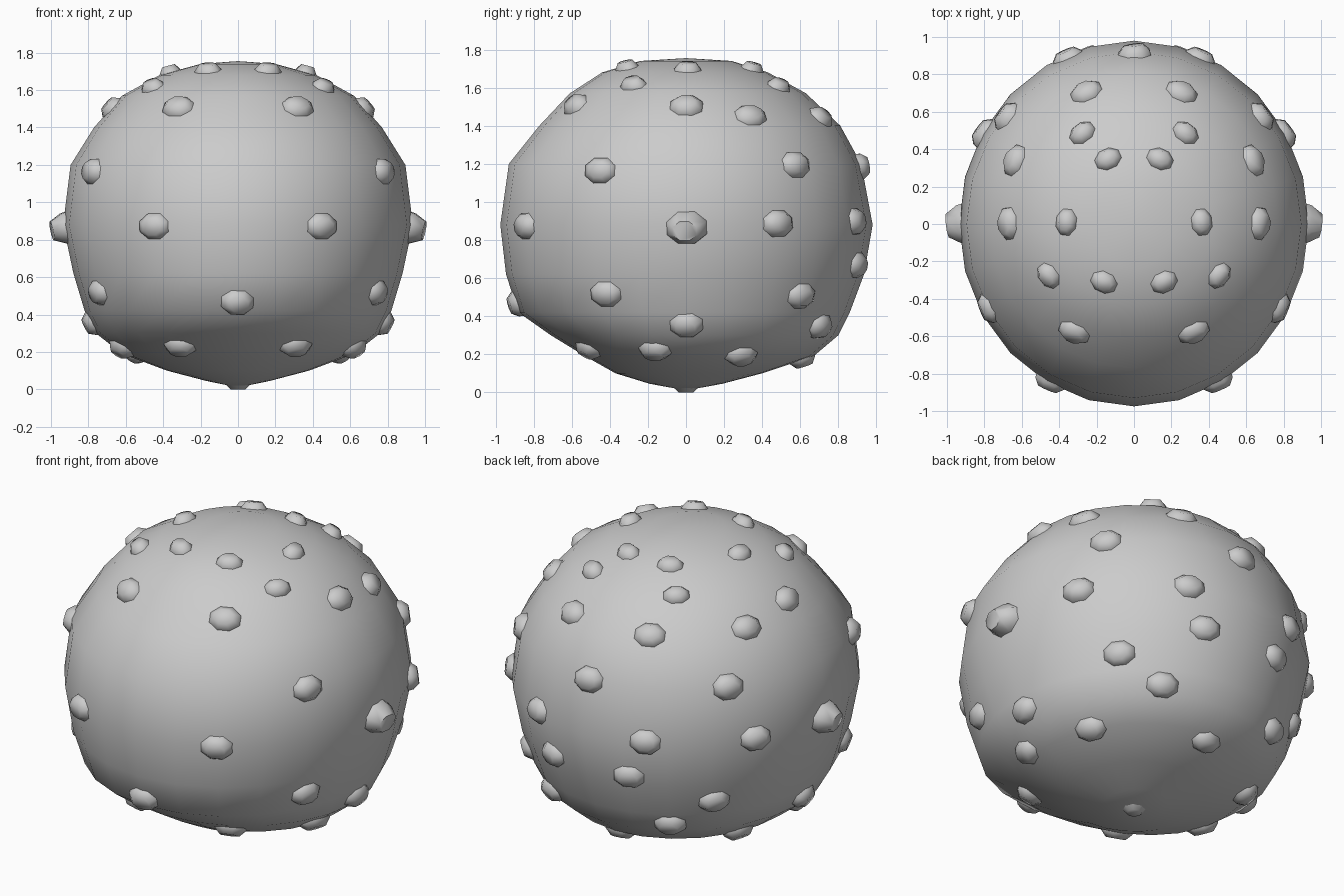
import bpy, bmesh, math
from mathutils import Vector
from mathutils.bvhtree import BVHTree

if "Cube" in bpy.data.objects:
    bpy.data.objects.remove(bpy.data.objects["Cube"])

SEG = 24
CENTRE = Vector((0, 0, 0.88))


def finish(bm, name, angle):
    bmesh.ops.recalc_face_normals(bm, faces=bm.faces)
    me = bpy.data.meshes.new(name)
    bm.to_mesh(me)
    bm.free()
    ob = bpy.data.objects.new(name, me)
    bpy.context.collection.objects.link(ob)
    bpy.ops.object.select_all(action='DESELECT')
    ob.select_set(True)
    bpy.context.view_layer.objects.active = ob
    bpy.ops.object.shade_smooth_by_angle(angle=math.radians(angle))
    return ob


# Body: rings of height, half width, front depth, back depth
RINGS = [(0.045, 0.17, 0.19, 0.19), (0.10, 0.38, 0.37, 0.40),
         (0.19, 0.62, 0.53, 0.67), (0.30, 0.76, 0.71, 0.80),
         (0.42, 0.82, 0.88, 0.86), (0.62, 0.88, 0.945, 0.935),
         (0.88, 0.935, 0.975, 0.98), (1.20, 0.895, 0.93, 0.92),
         (1.40, 0.77, 0.77, 0.81), (1.57, 0.62, 0.61, 0.63),
         (1.68, 0.42, 0.44, 0.43), (1.74, 0.20, 0.24, 0.24)]
bm = bmesh.new()
loops = []
for z, rx, front, back in RINGS:
    ring = []
    for i in range(SEG):
        a = 2 * math.pi * i / SEG
        s = math.sin(a)
        ring.append(bm.verts.new((rx * math.cos(a), s * (back if s > 0 else front), z)))
    loops.append(ring)
for lo, hi in zip(loops, loops[1:]):
    for i in range(SEG):
        j = (i + 1) % SEG
        bm.faces.new((lo[i], lo[j], hi[j], hi[i]))
for ring, z in ((loops[0], 0.01), (loops[-1], 1.755)):
    pole = bm.verts.new((0, 0, z))
    for i in range(SEG):
        bm.faces.new((ring[i], ring[(i + 1) % SEG], pole))
bm.normal_update()
tree = BVHTree.FromBMesh(bm)
finish(bm, "round_body", 60)

# Bumps: points mirrored in x, projected onto the body
BUMPS = [(0.45, -0.85, 0.87), (0.33, -0.60, 1.53), (0.80, -0.46, 1.17),
         (0.80, -0.45, 0.49), (0.33, -0.55, 0.18), (0.64, -0.17, 0.20),
         (0.57, 0.30, 0.17), (0.82, 0.50, 0.89), (0.80, 0.00, 0.34),
         (0.70, 0.59, 1.20), (0.64, 0.63, 0.49), (0.66, 0.35, 1.47),
         (0.36, 0.01, 1.69), (0.14, 0.35, 1.70), (0.28, 0.49, 1.61),
         (0.25, 0.69, 1.43), (0.69, 0.00, 1.52), (0.16, -0.31, 1.70),
         (0.46, -0.28, 1.62), (0.35, 0.88, 0.90), (0.25, 0.89, 0.67),
         (0.40, 0.73, 0.33), (0, 0.90, 1.18), (0, -0.90, 0.46),
         (0, 0.62, 0.16)]


def add_bump(bm, point, r, height):
    d = (Vector(point) - CENTRE).normalized()
    hit, normal, _, _ = tree.ray_cast(CENTRE, d)
    n = normal if normal.dot(d) > 0 else -normal
    u = Vector((0, 0, 1)).cross(n).normalized()
    v = n.cross(u)
    rows = []
    for radius, h in ((r * 1.05, -0.03), (r, 0.0), (r * 0.62, height)):
        row = []
        for i in range(8):
            a = math.pi * (i + 0.5) / 4
            row.append(bm.verts.new(hit + n * h + radius *
                       (math.cos(a) * u + 0.8 * math.sin(a) * v)))
        rows.append(row)
    for lo, hi in zip(rows, rows[1:]):
        for i in range(8):
            j = (i + 1) % 8
            bm.faces.new((lo[i], lo[j], hi[j], hi[i]))
    bm.faces.new(rows[-1])
    bm.faces.new(rows[0][::-1])


bm = bmesh.new()
for x, y, z in BUMPS:
    r = 0.075 if z > 1.58 else 0.09
    for side in ((1, -1) if x else (1,)):
        add_bump(bm, (side * x, y, z), r, 0.035)
finish(bm, "surface_bumps", 60)

# Larger side bumps and small foot bump
bm = bmesh.new()
for side in (1, -1):
    add_bump(bm, (side * 0.93, 0, 0.86), 0.11, 0.066)
finish(bm, "side_bumps", 60)
bm = bmesh.new()
bmesh.ops.create_cone(bm, cap_ends=True, segments=8, radius1=0.04, radius2=0.09, depth=0.05)
bmesh.ops.translate(bm, verts=bm.verts, vec=(0, 0, 0.025))
finish(bm, "bottom_bump", 60)
